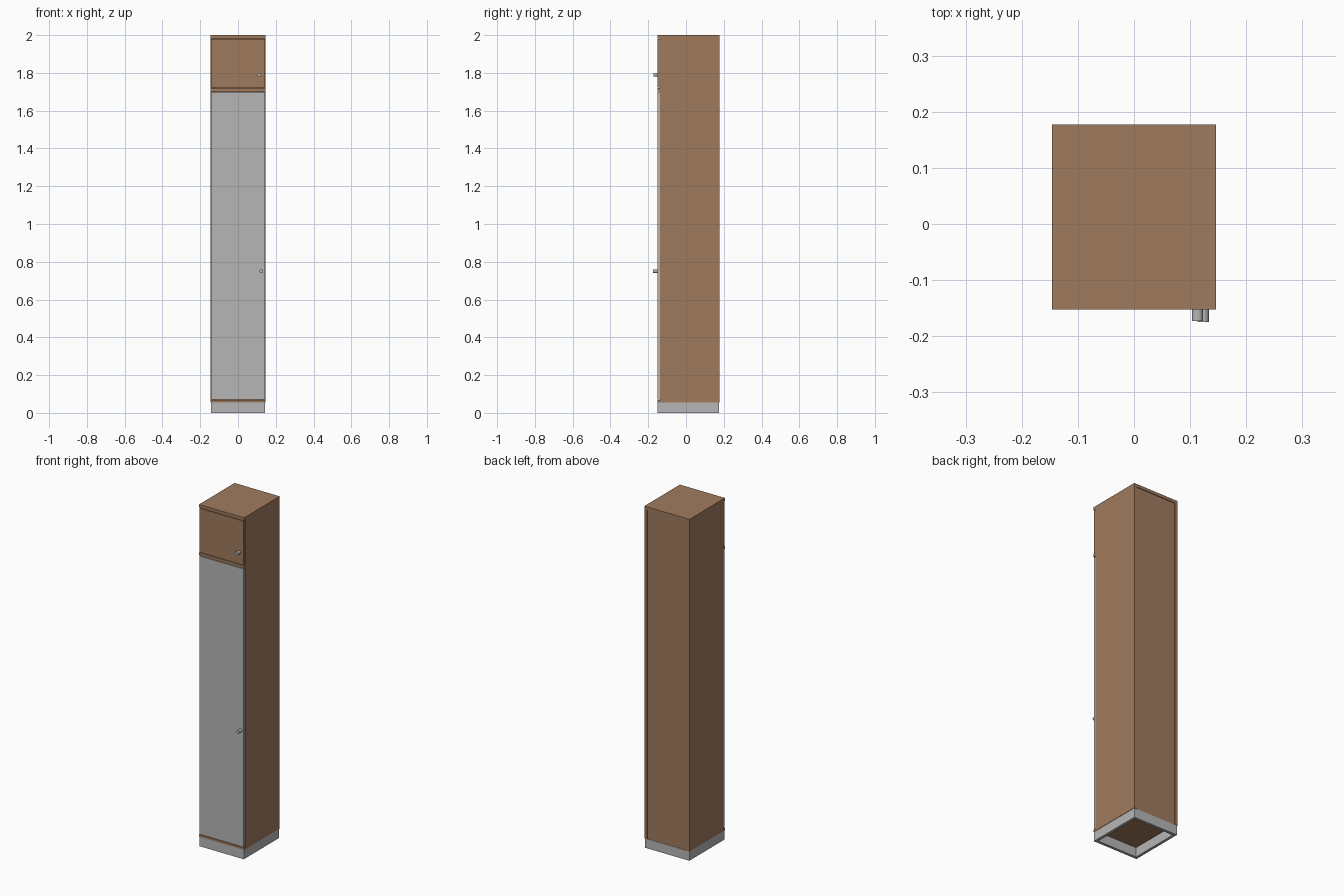
import bpy, math

if "Cube" in bpy.data.objects:
    bpy.data.objects.remove(bpy.data.objects["Cube"])


def material(name, rgb):
    m = bpy.data.materials.new(name)
    m.diffuse_color = (*rgb, 1)
    m.use_nodes = True
    m.node_tree.nodes["Principled BSDF"].inputs["Base Color"].default_value = m.diffuse_color
    return m


WOOD = material("brown wood", (0.35, 0.198, 0.113))
GREY = material("light grey", (0.47, 0.47, 0.47))


def box(name, x, y, z, mat):
    """Box from (min, max) ranges along each axis."""
    r = (x, y, z)
    bpy.ops.mesh.primitive_cube_add(size=1, location=[(a + b) / 2 for a, b in r])
    o = bpy.context.object
    o.name = name
    o.scale = [b - a for a, b in r]
    bpy.ops.object.transform_apply(location=False, rotation=False, scale=True)
    o.data.materials.append(mat)
    return o


W, T = 0.146, 0.017             # half width, board thickness
FRONT, BACK = -0.152, 0.177     # carcass depth range
DOOR_BACK = -0.137
BASE, GAP = 0.055, 0.003

# Side panels, set back behind the doors
for s, n in ((-1, "left"), (1, "right")):
    box(n + "_side_panel", sorted((s * W, s * (W - T))), (DOOR_BACK, BACK),
        (BASE, 1.982), WOOD)

# Horizontal boards
box("top_board", (-W, W), (FRONT, BACK), (1.982, 2.0), WOOD)
inner = W - T
for n, z in (("middle_shelf", (1.702, 1.719)), ("bottom_board", (BASE, 0.068))):
    box(n, (-inner, inner), (DOOR_BACK, BACK - 0.010), z, WOOD)
    box(n + "_front_edge", (-W, W), (FRONT, DOOR_BACK), z, WOOD)

# Slightly recessed back panel
box("back_panel", (-inner, inner), (BACK - 0.010, BACK - 0.004), (BASE, 1.982), WOOD)

# Doors lying over the side panel edges
dx = (-W + GAP, W - GAP)
box("upper_door", dx, (FRONT, DOOR_BACK - 0.001), (1.719 + GAP, 1.982 - GAP), WOOD)
box("lower_door", dx, (FRONT, DOOR_BACK - 0.001), (0.068 + GAP, 1.702 - GAP), GREY)

# Hollow plinth frame
B, R = 0.144, 0.016
for s, n in ((-1, "left"), (1, "right")):
    box("plinth_" + n, sorted((s * B, s * (B - R))), (FRONT, BACK - 0.002), (0, BASE), GREY)
for n, y in (("front", (FRONT, FRONT + R)), ("back", (BACK - 0.002 - R, BACK - 0.002))):
    box("plinth_" + n, (-B + R, B - R), y, (0, BASE), GREY)

# Round door knobs
for n, x, z, tip in (("upper_knob", 0.113, 1.79, -0.173), ("lower_knob", 0.1235, 0.75, -0.175)):
    bpy.ops.mesh.primitive_cylinder_add(
        vertices=24, radius=0.010, depth=FRONT - tip,
        location=(x, (FRONT + tip) / 2, z), rotation=(math.pi / 2, 0, 0))
    o = bpy.context.object
    o.name = n
    o.data.materials.append(GREY)
    bpy.ops.object.shade_smooth_by_angle()
